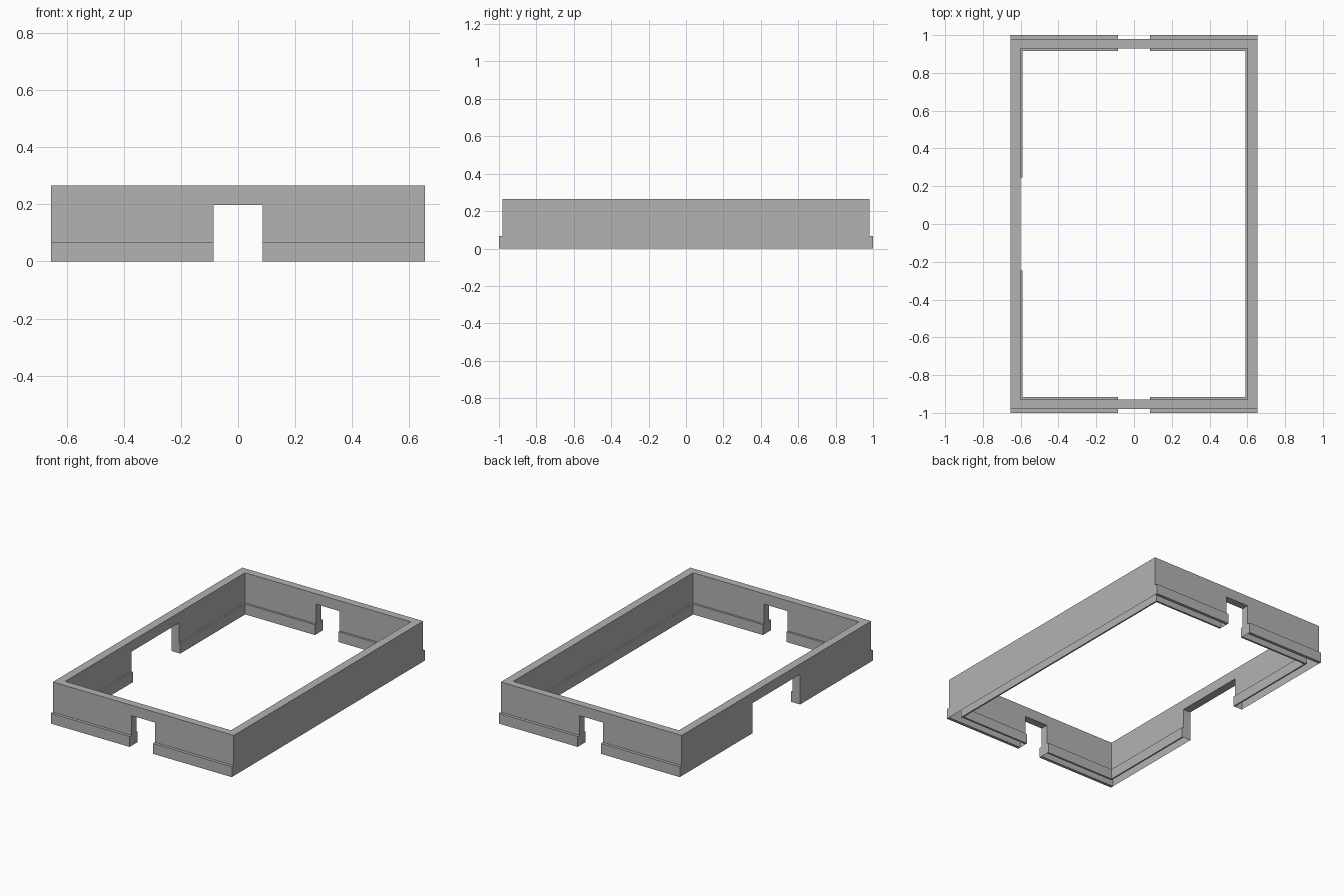
import bpy
import bmesh

cube = bpy.data.objects.get("Cube")
if cube:
    bpy.data.objects.remove(cube, do_unlink=True)

# Main dimensions
OUT_X, IN_X, LIP_X = 0.655, 0.60, 0.59
FOOT_Y, OUT_Y, IN_Y, LIP_Y = 1.0, 0.98, 0.93, 0.917
TOP, NOTCH_TOP, LIP_TOP = 0.265, 0.197, 0.068
DOOR, GATE = 0.085, 0.245     # half widths of the end notches and the side opening

grey = bpy.data.materials.new("plain grey")
grey.use_nodes = True
grey.diffuse_color = (0.45, 0.45, 0.45, 1)
bsdf = grey.node_tree.nodes["Principled BSDF"]
bsdf.inputs["Base Color"].default_value = grey.diffuse_color
bsdf.inputs["Roughness"].default_value = 0.8


def finish(name, bm):
    mesh = bpy.data.meshes.new(name)
    bm.to_mesh(mesh)
    bm.free()
    mesh.materials.append(grey)
    obj = bpy.data.objects.new(name, mesh)
    bpy.context.collection.objects.link(obj)
    return obj


def box(name, x, y, z):
    bm = bmesh.new()
    bmesh.ops.create_cube(bm, size=1)
    for v in bm.verts:
        v.co = [a + (b - a) * (c + 0.5) for (a, b), c in zip((x, y, z), v.co)]
    return finish(name, bm)


def is_wall(x, y, z):
    """Rule for where the rectangular wall is solid."""
    inside = abs(x) < IN_X and abs(y) < IN_Y
    notch = z < NOTCH_TOP and abs(x) < DOOR
    gate = z < NOTCH_TOP and x < 0 and abs(y) < GATE
    within = abs(x) < OUT_X and abs(y) < OUT_Y and 0 < z < TOP
    return within and not (inside or notch or gate)


def build_walls():
    """Skin the wall rule on a coarse grid, leaving the underside open."""
    axes = ([-OUT_X, -IN_X, -DOOR, DOOR, IN_X, OUT_X],
            [-OUT_Y, -IN_Y, -GATE, GATE, IN_Y, OUT_Y],
            [0, NOTCH_TOP, TOP])
    bm = bmesh.new()
    cells = [(i, j, k) for i in range(len(axes[0]) - 1)
             for j in range(len(axes[1]) - 1) for k in range(len(axes[2]) - 1)]
    for cell in cells:
        low = [axes[a][cell[a]] for a in range(3)]
        high = [axes[a][cell[a] + 1] for a in range(3)]
        middle = [(p + q) / 2 for p, q in zip(low, high)]
        if not is_wall(*middle):
            continue
        for a in range(3):
            b, c = (a + 1) % 3, (a + 2) % 3
            for side in (low, high):
                probe = list(middle)
                probe[a] = side[a] + (0.001 if side is high else -0.001)
                if is_wall(*probe) or probe[2] < 0:
                    continue
                corners = []
                for u, v in ((low, low), (high, low), (high, high), (low, high)):
                    co = [0, 0, 0]
                    co[a], co[b], co[c] = side[a], u[b], v[c]
                    corners.append(bm.verts.new(co))
                if side is low:
                    corners.reverse()
                bm.faces.new(corners)
    bmesh.ops.remove_doubles(bm, verts=bm.verts, dist=0.0001)
    bmesh.ops.dissolve_limit(bm, angle_limit=0.01, verts=bm.verts, edges=bm.edges)
    return finish("walls", bm)


build_walls()

# Foot strips along both faces of the end walls, split by the notches
for end, sy in (("front", -1), ("back", 1)):
    for side, sx in (("right", -1), ("left", 1)):
        outer_x = sorted((sx * DOOR, sx * OUT_X))
        inner_x = sorted((sx * DOOR, sx * IN_X))
        box(f"{end}_{side}_outer_foot", outer_x,
            sorted((sy * OUT_Y, sy * FOOT_Y)), (0, LIP_TOP))
        box(f"{end}_{side}_inner_foot", inner_x,
            sorted((sy * LIP_Y, sy * IN_Y)), (0, LIP_TOP))

# Inner foot strips along the long walls
box("left_inner_foot", (LIP_X, IN_X), (-IN_Y, IN_Y), (0, LIP_TOP))
for end, sy in (("front", -1), ("back", 1)):
    box(f"right_{end}_inner_foot", (-IN_X, -LIP_X),
        sorted((sy * GATE, sy * IN_Y)), (0, LIP_TOP))
